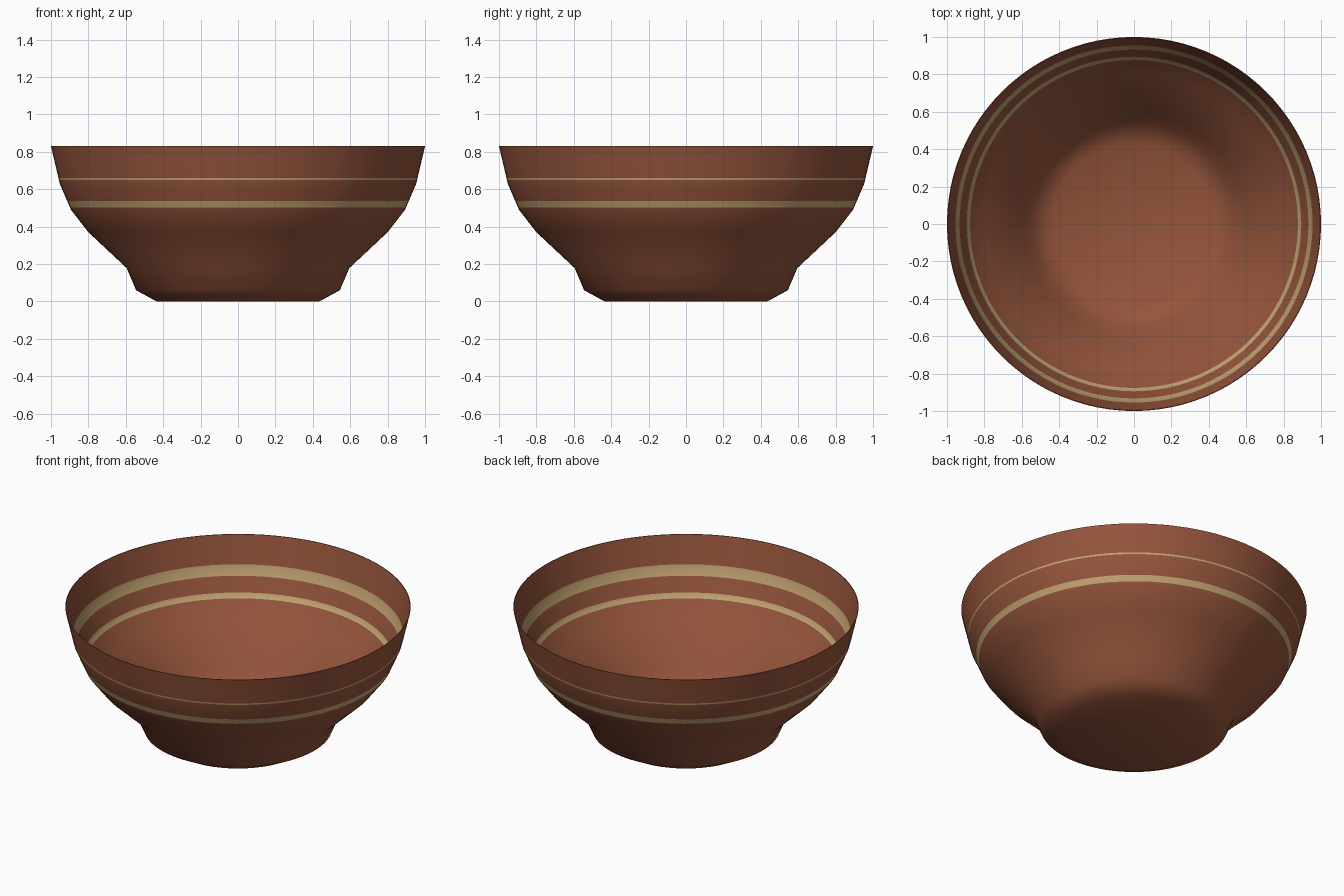
import bpy
import bmesh
import math

cube = bpy.data.objects.get("Cube")
if cube:
    bpy.data.objects.remove(cube)

SEGMENTS = 96
WALL = 0.004
# Side profile from foot to rim, as (radius, height)
PROFILE = [(0.435, 0), (0.545, 0.06), (0.595, 0.178), (0.80, 0.37),
           (0.893, 0.49), (0.953, 0.63), (1.0, 0.83)]
# Painted bands, as (bottom, top) heights
OUTER_BANDS = [(0.502, 0.537), (0.65, 0.66)]
INNER_BANDS = [(0.474, 0.503), (0.592, 0.655)]


def make_material(name, color):
    mat = bpy.data.materials.new(name)
    mat.use_nodes = True
    mat.diffuse_color = color
    bsdf = mat.node_tree.nodes["Principled BSDF"]
    bsdf.inputs["Base Color"].default_value = color
    bsdf.inputs["Roughness"].default_value = 0.8
    return mat


def radius_at(z):
    for (r0, z0), (r1, z1) in zip(PROFILE, PROFILE[1:]):
        if z0 <= z <= z1:
            return r0 + (r1 - r0) * (z - z0) / (z1 - z0)


def banded_profile(bands):
    """Profile with extra rings at the band edges."""
    cuts = [(radius_at(z), z) for band in bands for z in band]
    return sorted(PROFILE + cuts, key=lambda p: p[1])


def ring(bm, r, z):
    step = math.tau / SEGMENTS
    return [bm.verts.new((r * math.cos(i * step), r * math.sin(i * step), z))
            for i in range(SEGMENTS)]


def bridge(bm, low, high, material=0):
    for i in range(SEGMENTS):
        j = (i + 1) % SEGMENTS
        face = bm.faces.new((low[i], low[j], high[j], high[i]))
        face.material_index = material


def wall(bm, bands, inset, lift):
    """Build one side of the bowl, closed at the foot; return its rim ring."""
    points = banded_profile(bands)
    rings = [ring(bm, r - inset, z + lift * (z < PROFILE[-1][1]))
             for r, z in points]
    bm.faces.new(rings[0])
    for k in range(len(rings) - 1):
        middle = (points[k][1] + points[k + 1][1]) / 2
        painted = any(lo < middle < hi for lo, hi in bands)
        bridge(bm, rings[k], rings[k + 1], int(painted))
    return rings[-1]


# Thin shell: outside, inside and the narrow lip joining them
bm = bmesh.new()
outer_rim = wall(bm, OUTER_BANDS, 0, 0)
inner_rim = wall(bm, INNER_BANDS, WALL, WALL / 2)
bridge(bm, outer_rim, inner_rim)
bmesh.ops.recalc_face_normals(bm, faces=bm.faces)
mesh = bpy.data.meshes.new("bowl")
bm.to_mesh(mesh)
bm.free()

bowl = bpy.data.objects.new("bowl", mesh)
bpy.context.collection.objects.link(bowl)
mesh.materials.append(make_material("brown clay", (0.30, 0.09, 0.045, 1)))
mesh.materials.append(make_material("tan glaze", (0.55, 0.37, 0.17, 1)))

# Smooth sides with a crisp lip
bpy.context.view_layer.objects.active = bowl
bowl.select_set(True)
bpy.ops.object.shade_smooth_by_angle(angle=math.radians(60))
